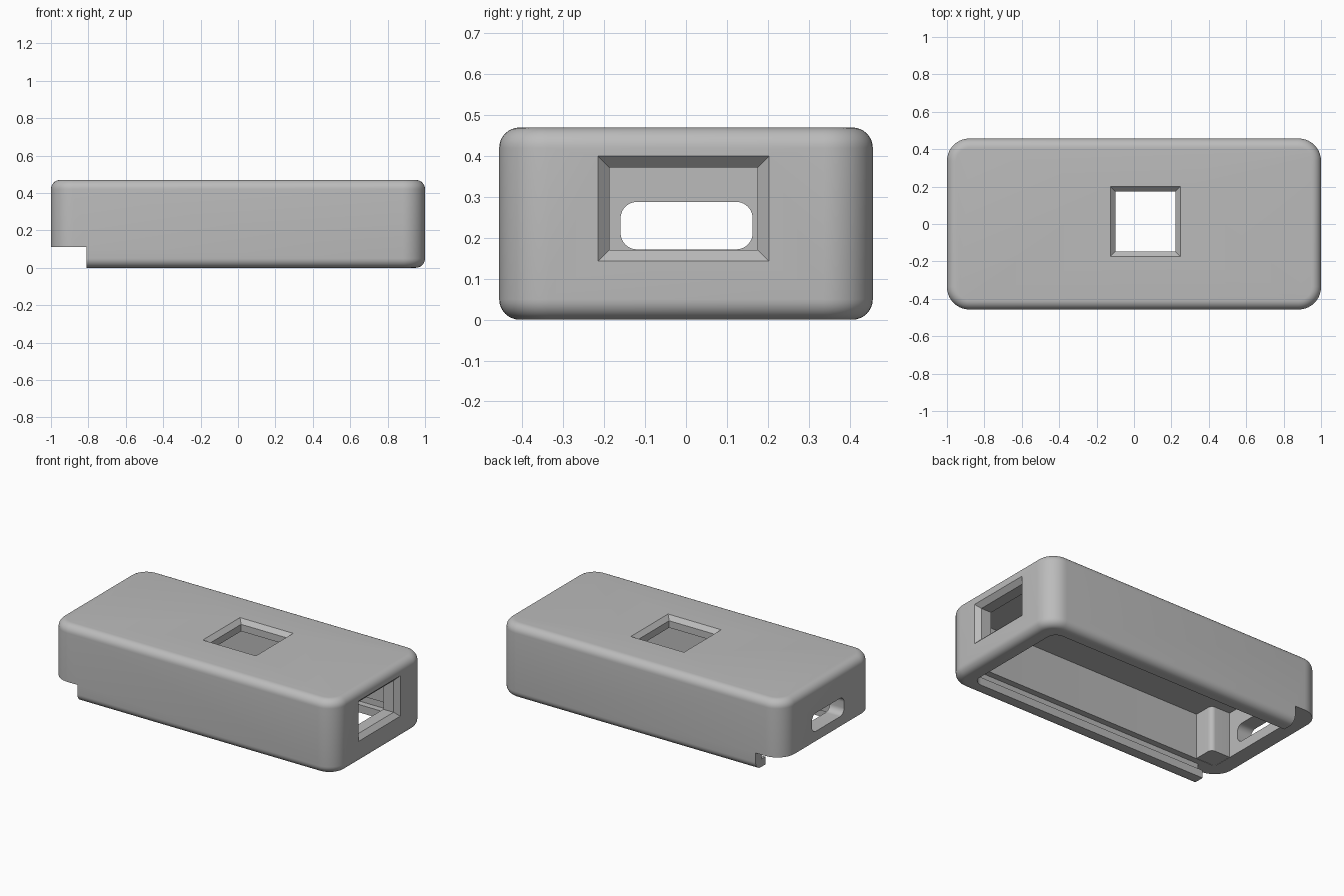
import bpy, bmesh, math
from mathutils import Matrix, Vector

cube = bpy.data.objects.get("Cube")
if cube:
    bpy.data.objects.remove(cube, do_unlink=True)

grey = bpy.data.materials.new("case_grey")
grey.use_nodes = True
grey.diffuse_color = (0.5, 0.5, 0.5, 1)
grey.node_tree.nodes["Principled BSDF"].inputs["Base Color"].default_value = (0.5, 0.5, 0.5, 1)


def finish(name, bm):
    bmesh.ops.recalc_face_normals(bm, faces=bm.faces)
    mesh = bpy.data.meshes.new(name)
    bm.to_mesh(mesh)
    bm.free()
    mesh.materials.append(grey)
    obj = bpy.data.objects.new(name, mesh)
    bpy.context.collection.objects.link(obj)
    return obj


def block(name, low, high, corner=0.0, axis=2, rim=0.0):
    """Box with rounded edges along one axis and optional rounded rims."""
    low, high = Vector(low), Vector(high)
    bm = bmesh.new()
    bmesh.ops.create_cube(bm, size=1)
    bmesh.ops.transform(bm, verts=bm.verts, matrix=Matrix.Translation((low + high) / 2)
                        @ Matrix.Diagonal((*(high - low), 1)))
    if corner:
        edges = [e for e in bm.edges
                 if abs((e.verts[0].co - e.verts[1].co).normalized()[axis]) > 0.9]
        bmesh.ops.bevel(bm, geom=edges, offset=corner, segments=10,
                        profile=0.5, affect='EDGES')
    if rim:
        edges = [e for e in bm.edges
                 if abs(e.verts[0].co[axis] - e.verts[1].co[axis]) < 1e-5]
        edges = [e for e in edges
                 if any(abs(f.normal[axis]) > 0.9 for f in e.link_faces)]
        bmesh.ops.bevel(bm, geom=edges, offset=rim, segments=8,
                        profile=0.5, affect='EDGES')
    return finish(name, bm)


def chamfered_window(name, low, high, face, chamfer, axis):
    """Cutter: a straight hole that flares outward at the surface."""
    others = [i for i in range(3) if i != axis]
    bm = bmesh.new()
    rings = []
    for depth, grow in ((-0.25, 0), (-chamfer, 0), (0, chamfer), (0.05, chamfer)):
        ring = []
        for a, b in ((0, 0), (1, 0), (1, 1), (0, 1)):
            co = [0, 0, 0]
            co[axis] = face + depth
            for i, side, pick in ((0, others[0], a), (1, others[1], b)):
                co[side] = high[i] + grow if pick else low[i] - grow
            ring.append(bm.verts.new(co))
        rings.append(ring)
    for r, s in zip(rings, rings[1:]):
        for i in range(4):
            j = (i + 1) % 4
            bm.faces.new((r[i], r[j], s[j], s[i]))
    bm.faces.new(rings[0])
    bm.faces.new(rings[-1])
    return finish(name, bm)


def combine(target, tool, operation):
    mod = target.modifiers.new(tool.name, 'BOOLEAN')
    mod.object, mod.operation, mod.solver = tool, operation, 'EXACT'
    bpy.ops.object.select_all(action='DESELECT')
    bpy.context.view_layer.objects.active = target
    target.select_set(True)
    bpy.ops.object.modifier_apply(modifier=mod.name)
    bpy.data.objects.remove(tool, do_unlink=True)


# Rounded outer shell
case = block("case_shell", (-1, -0.457, 0), (1, 0.457, 0.47), corner=0.12, rim=0.05)

cutters = [
    # Hollow interior and the narrower mouth between the rails
    block("cavity", (-0.9, -0.36, 0.08), (0.9, 0.36, 0.4), corner=0.03),
    block("mouth", (-1.2, -0.36, -0.1), (0.89, 0.36, 0.09), corner=0.06),
    # Groove for the sliding cover
    block("cover_groove", (-1.2, -0.4, 0.05), (0.93, 0.4, 0.11), corner=0.08),
    # Step at the entry end
    block("entry_step", (-1.2, -0.6, -0.1), (-0.81, 0.6, 0.11)),
    # Rounded connector slot in the end wall
    block("connector_slot", (-1.1, -0.16, 0.172), (-0.8, 0.163, 0.288), corner=0.04, axis=0),
    # Flared windows in the end and the top
    chamfered_window("end_window", (-0.187, 0.171), (0.175, 0.372), 1.0, 0.028, 0),
    chamfered_window("top_window", (-0.1, -0.148), (0.222, 0.174), 0.47, 0.026, 2),
]
for cutter in cutters:
    combine(case, cutter, 'DIFFERENCE')

# Corner posts beside the connector slot
for side in (-1, 1):
    y = sorted((side * 0.23, side * 0.41))
    post = block("corner_post", (-0.95, y[0], 0.112), (-0.765, y[1], 0.43), corner=0.03)
    combine(case, post, 'UNION')

bpy.ops.object.select_all(action='DESELECT')
case.select_set(True)
bpy.context.view_layer.objects.active = case
bpy.ops.object.shade_smooth_by_angle(angle=math.radians(30))
